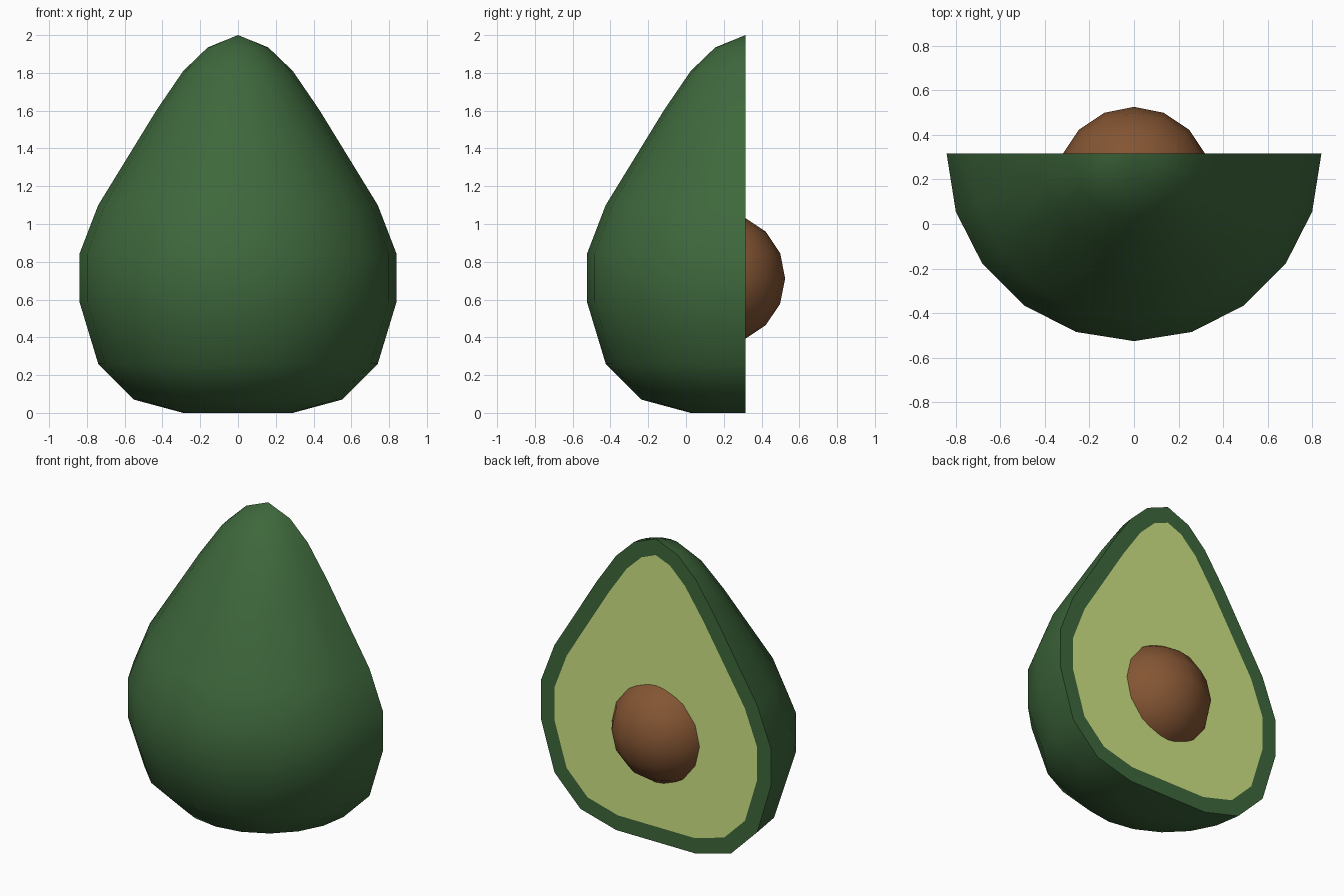
import bpy, bmesh, math

if "Cube" in bpy.data.objects:
    bpy.data.objects.remove(bpy.data.objects["Cube"])

CUT_Y = 0.315      # plane of the sliced face
STEPS = 10         # sides around the half body


def material(name, rgb):
    lin = [((c / 255 + 0.055) / 1.055) ** 2.4 for c in rgb]
    m = bpy.data.materials.new(name)
    m.diffuse_color = (*lin, 1)
    m.use_nodes = True
    m.node_tree.nodes["Principled BSDF"].inputs["Base Color"].default_value = m.diffuse_color
    return m


skin = material("skin green", (62, 104, 60))
flesh = material("flesh green", (208, 228, 132))
brown = material("pit brown", (132, 85, 51))


def finish(bm, name, mats, angle):
    me = bpy.data.meshes.new(name)
    bm.to_mesh(me)
    bm.free()
    ob = bpy.data.objects.new(name, me)
    bpy.context.collection.objects.link(ob)
    for m in mats:
        me.materials.append(m)
    bpy.ops.object.select_all(action='DESELECT')
    ob.select_set(True)
    bpy.context.view_layer.objects.active = ob
    bpy.ops.object.shade_smooth_by_angle(angle=math.radians(angle))
    return ob


# Half fruit: pear profile (radius, height) swept through 180 degrees
profile = [(0.16, 1.935), (0.29, 1.81), (0.43, 1.605), (0.74, 1.10),
           (0.84, 0.84), (0.84, 0.59), (0.74, 0.26), (0.55, 0.07), (0.29, 0)]
bm = bmesh.new()
top = bm.verts.new((0, CUT_Y, 2))
bottom = bm.verts.new((0, CUT_Y, 0))
columns = []
for i in range(STEPS + 1):
    a = math.pi + math.pi * i / STEPS
    columns.append([top] + [bm.verts.new((r * math.cos(a), CUT_Y + r * math.sin(a), z))
                            for r, z in profile] + [bottom])
for left, right in zip(columns, columns[1:]):
    for j in range(len(left) - 1):
        quad = [left[j], left[j + 1], right[j + 1], right[j]]
        bm.faces.new(list(dict.fromkeys(quad)))

# Sliced face: skin rim with the flesh inset
cut = bm.faces.new(columns[0] + columns[-1][-2:0:-1])
bmesh.ops.recalc_face_normals(bm, faces=bm.faces[:])
bmesh.ops.inset_region(bm, faces=[cut], thickness=0.1, use_even_offset=True)
cut.material_index = 1
finish(bm, "half_fruit", [skin, flesh], 40)

# Pit: ball sunk into the flesh
bm = bmesh.new()
bmesh.ops.create_uvsphere(bm, u_segments=16, v_segments=8, radius=0.35)
bmesh.ops.translate(bm, verts=bm.verts[:], vec=(0, 0.175, 0.712))
finish(bm, "pit", [brown], 40)
